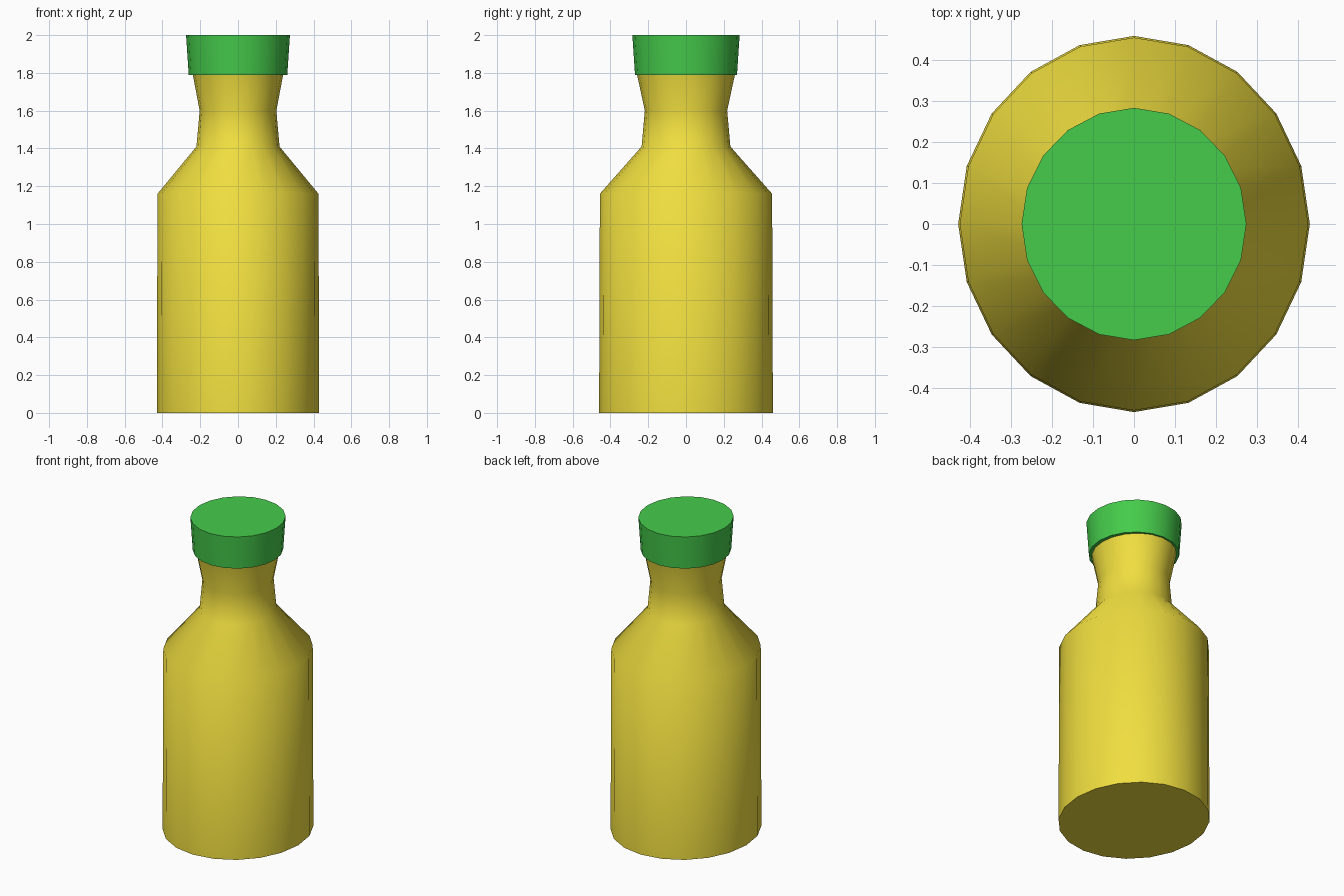
import bpy, bmesh
from math import sin, cos, tau, radians

if "Cube" in bpy.data.objects:
    bpy.data.objects.remove(bpy.data.objects["Cube"])

SIDES = 20

def material(name, rgb):
    m = bpy.data.materials.new(name)
    m.diffuse_color = (*rgb, 1)
    m.use_nodes = True
    m.node_tree.nodes["Principled BSDF"].inputs["Base Color"].default_value = m.diffuse_color
    return m

def lathe(name, profile, mat):
    """Closed oval solid from (x radius, y radius, z) rings, bottom to top."""
    bm = bmesh.new()
    rings = [[bm.verts.new((rx * cos(tau * i / SIDES), ry * sin(tau * i / SIDES), z))
              for i in range(SIDES)] for rx, ry, z in profile]
    for a, b in zip(rings, rings[1:]):
        for i in range(SIDES):
            j = (i + 1) % SIDES
            bm.faces.new((a[i], a[j], b[j], b[i]))
    bm.faces.new(rings[0][::-1])
    bm.faces.new(rings[-1])
    me = bpy.data.meshes.new(name)
    bm.to_mesh(me)
    bm.free()
    me.materials.append(mat)
    ob = bpy.data.objects.new(name, me)
    bpy.context.collection.objects.link(ob)
    bpy.ops.object.select_all(action='DESELECT')
    bpy.context.view_layer.objects.active = ob
    ob.select_set(True)
    bpy.ops.object.shade_smooth_by_angle(angle=radians(60))
    return ob

# Bottle body with sloped shoulder and pinched neck
lathe("bottle", [(0.43, 0.46, 0), (0.426, 0.456, 1.16), (0.22, 0.235, 1.41),
                 (0.203, 0.218, 1.6), (0.241, 0.261, 1.8)],
      material("yellow", (0.87, 0.73, 0.05)))

# Flared cap
lathe("cap", [(0.261, 0.27, 1.79), (0.275, 0.284, 2.0)],
      material("green", (0.06, 0.6, 0.07)))
